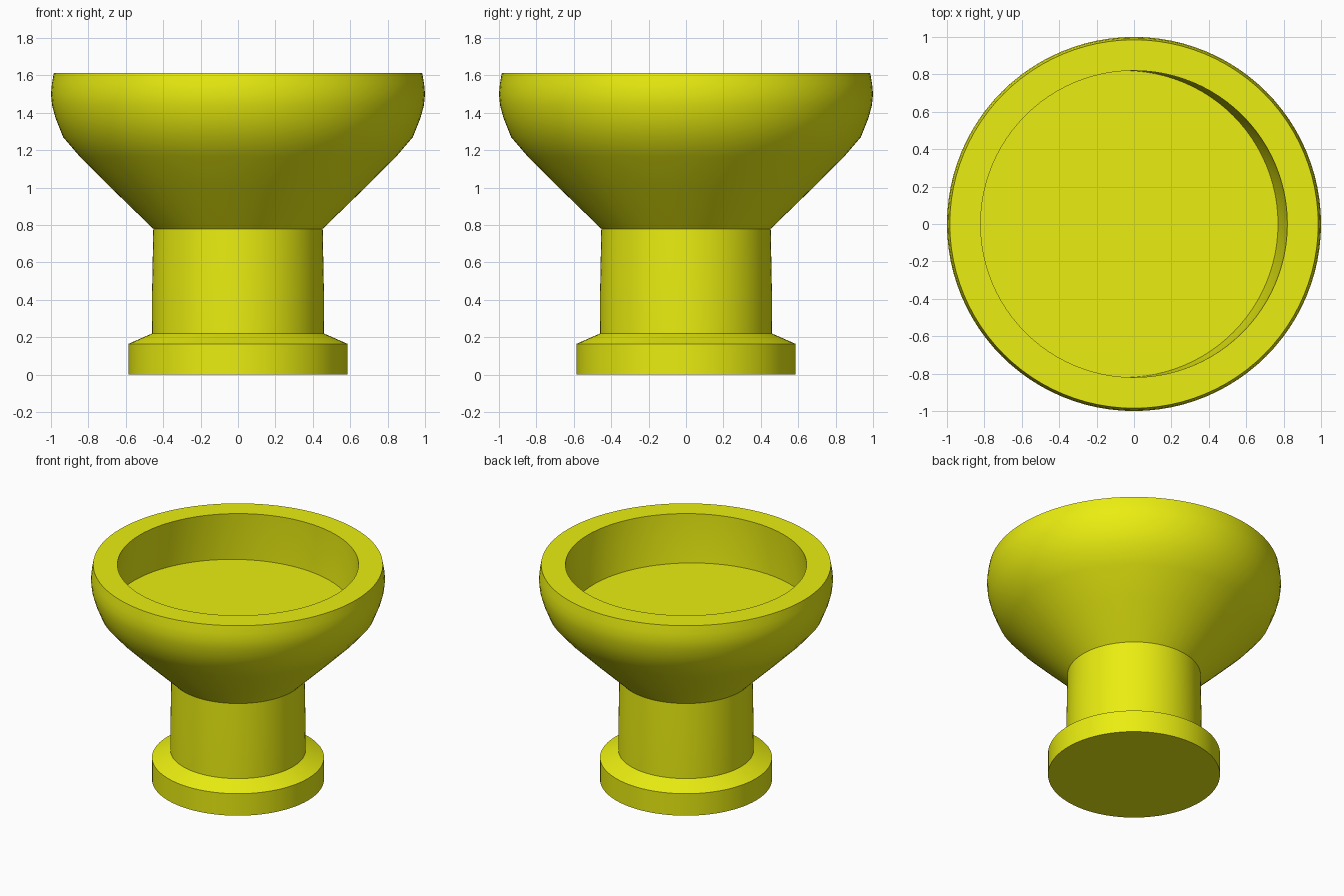
import bpy, bmesh, math

if "Cube" in bpy.data.objects:
    bpy.data.objects.remove(bpy.data.objects["Cube"])

SEGMENTS = 96

# Rings of the closed shell: (radius, z, x offset), bottom to rim, then down into the bowl
OUTSIDE = [
    (0.585, 0.0, 0), (0.585, 0.165, 0), (0.46, 0.22, 0), (0.459, 0.46, 0), (0.453, 0.78, 0),
    (0.68, 1.0, 0), (0.845, 1.165, 0), (0.935, 1.27, 0), (0.975, 1.37, 0),
    (0.994, 1.44, 0), (1.0, 1.50, 0), (0.995, 1.555, 0), (0.985, 1.612, 0),
]
# The cavity floor sits slightly off centre
INSIDE = [(0.82, 1.612, 0), (0.825, 1.44, -0.02), (0.82, 1.255, -0.05)]


def loft_rings(name, rings):
    """Join circular rings into one closed solid with flat end caps."""
    bm = bmesh.new()
    loops = []
    for r, z, dx in rings:
        angles = [2 * math.pi * i / SEGMENTS for i in range(SEGMENTS)]
        loops.append([bm.verts.new((dx + r * math.cos(a), r * math.sin(a), z)) for a in angles])
    for lo, hi in zip(loops, loops[1:]):
        for i in range(SEGMENTS):
            j = (i + 1) % SEGMENTS
            bm.faces.new((lo[i], lo[j], hi[j], hi[i]))
    bm.faces.new(loops[0][::-1])
    bm.faces.new(loops[-1])
    bmesh.ops.recalc_face_normals(bm, faces=bm.faces)
    mesh = bpy.data.meshes.new(name)
    bm.to_mesh(mesh)
    bm.free()
    obj = bpy.data.objects.new(name, mesh)
    bpy.context.collection.objects.link(obj)
    return obj


# Footed bowl: base, stem and hollow bowl in one turned shell
bowl = loft_rings("footed_bowl", OUTSIDE + INSIDE)
yellow = bpy.data.materials.new("yellow")
yellow.diffuse_color = (0.82, 0.85, 0.005, 1)
yellow.use_nodes = True
yellow.node_tree.nodes["Principled BSDF"].inputs["Base Color"].default_value = yellow.diffuse_color
bowl.data.materials.append(yellow)

# Smooth curved sides, crisp edges
bpy.context.view_layer.objects.active = bowl
bowl.select_set(True)
bpy.ops.object.shade_smooth_by_angle(angle=math.radians(22))
